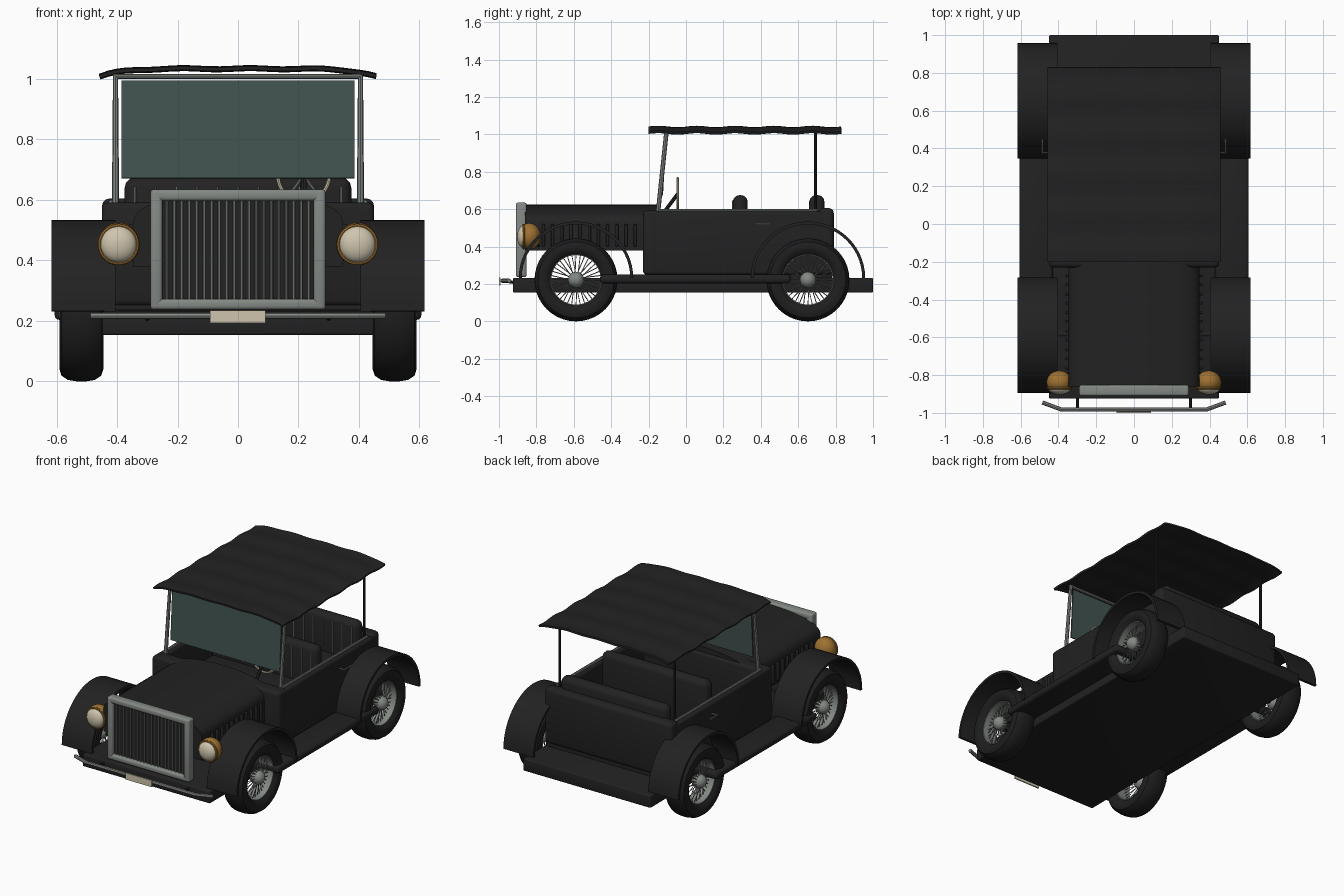
import bpy, bmesh, math
from mathutils import Vector

if "Cube" in bpy.data.objects:
    bpy.data.objects.remove(bpy.data.objects["Cube"])


def material(name, r, g, b):
    m = bpy.data.materials.new(name)
    m.diffuse_color = (r, g, b, 1)
    m.use_nodes = True
    m.node_tree.nodes["Principled BSDF"].inputs["Base Color"].default_value = m.diffuse_color
    return m


BLACK = material("black paint", 0.016, 0.016, 0.016)
RUBBER = material("tyre rubber", 0.013, 0.013, 0.013)
METAL = material("grey metal", 0.23, 0.25, 0.23)
CREAM = material("cream", 0.62, 0.56, 0.42)
BRASS = material("brass", 0.34, 0.165, 0.03)
GLASS = material("dark glass", 0.055, 0.088, 0.078)


def add_object(name, bm, mat):
    bmesh.ops.recalc_face_normals(bm, faces=bm.faces)
    me = bpy.data.meshes.new(name)
    bm.to_mesh(me)
    bm.free()
    me.materials.append(mat)
    ob = bpy.data.objects.new(name, me)
    bpy.context.collection.objects.link(ob)
    return ob


def box(name, x, y, z, mat, bevel=0.0):
    bm = bmesh.new()
    bmesh.ops.create_cube(bm, size=1)
    for v in bm.verts:
        for i, (a, b) in enumerate((x, y, z)):
            v.co[i] = (a + b) / 2 + v.co[i] * (b - a)
    ob = add_object(name, bm, mat)
    if bevel:
        mod = ob.modifiers.new("bevel", 'BEVEL')
        mod.width, mod.segments = bevel, 3
    return ob


def tubes(name, paths, r, mat, res=2, closed=False):
    cu = bpy.data.curves.new(name, 'CURVE')
    cu.dimensions = '3D'
    cu.bevel_depth, cu.bevel_resolution, cu.use_fill_caps = r, res, True
    for pts in paths:
        sp = cu.splines.new('POLY')
        sp.points.add(len(pts) - 1)
        for p, q in zip(sp.points, pts):
            p.co = (*q, 1)
        sp.use_cyclic_u = closed
    cu.materials.append(mat)
    ob = bpy.data.objects.new(name, cu)
    bpy.context.collection.objects.link(ob)
    return ob


def sheet(name, f, nu, nv, thick, mat):
    bm = bmesh.new()
    g = [[bm.verts.new(f(u / nu, v / nv)) for v in range(nv + 1)] for u in range(nu + 1)]
    for i in range(nu):
        for j in range(nv):
            bm.faces.new((g[i][j], g[i + 1][j], g[i + 1][j + 1], g[i][j + 1]))
    ob = add_object(name, bm, mat)
    mod = ob.modifiers.new("thickness", 'SOLIDIFY')
    mod.thickness, mod.offset = thick, 0
    return ob


def lathe_x(name, profile, centre, mat, n=40):
    # closed profile of (x offset, radius) turned around the x axis
    bm = bmesh.new()
    rings = []
    for k in range(n):
        a = 2 * math.pi * k / n
        rings.append([bm.verts.new((centre[0] + x, centre[1] + r * math.cos(a),
                                    centre[2] + r * math.sin(a))) for x, r in profile])
    m = len(profile)
    for k in range(n):
        p, q = rings[k], rings[(k + 1) % n]
        for j in range(m):
            bm.faces.new((p[j], p[(j + 1) % m], q[(j + 1) % m], q[j]))
    return add_object(name, bm, mat)


def ball(name, c, r, mat):
    bm = bmesh.new()
    bmesh.ops.create_uvsphere(bm, u_segments=24, v_segments=16, radius=1)
    for v in bm.verts:
        v.co = Vector((c[i] + v.co[i] * r[i] for i in range(3)))
    return add_object(name, bm, mat)


# chassis and open body tub
box("chassis", (-.45, .45), (-.925, 1), (.153, .232), BLACK, .008)
box("body_floor", (-.44, .44), (-.22, .78), (.225, .28), BLACK)
box("body_front", (-.45, .45), (-.23, -.14), (.25, .592), BLACK, .02)
box("body_rear", (-.45, .45), (.71, .79), (.25, .605), BLACK, .025)
for s, side in ((-1, "left"), (1, "right")):
    box(side + "_body_side", sorted((s * .395, s * .45)), (-.225, .78), (.25, .588), BLACK, .015)
    box(side + "_running_board", sorted((s * .43, s * .607)), (-.46, .56), (.203, .25), BLACK, .018)
    tubes(side + "_rail", [[(s * .42, -.15, .592), (s * .42, .7, .592)]], .008, METAL)
    tubes(side + "_door_handle", [[(s * .445, .38, .52), (s * .485, .375, .52), (s * .485, .45, .52)]],
          .005, METAL)

# hood with rounded top, and side louvres
prof = [(-.347, .38), (.347, .38)]
for k in range(21):
    a = math.pi * k / 20
    prof.append((.347 * math.cos(a), .52 + .105 * math.sin(a) ** .8))
bm = bmesh.new()
ends = [[bm.verts.new((x, y, z)) for x, z in prof] for y in (-.86, -.155)]
for e in ends:
    bm.faces.new(e)
for i in range(len(prof)):
    j = (i + 1) % len(prof)
    bm.faces.new((ends[0][i], ends[0][j], ends[1][j], ends[1][i]))
add_object("hood", bm, BLACK)
for s in (-1, 1):
    for k in range(11):
        y = -.77 + k * .049
        box("hood_louvre", sorted((s * .34, s * .362)), (y, y + .016), (.4, .52), BLACK, .005)

# radiator
box("radiator_core", (-.27, .27), (-.885, -.855), (.25, .62), BLACK)
for s in (-1, 1):
    box("radiator_side", sorted((s * .25, s * .29)), (-.91, -.852), (.237, .635), METAL, .012)
box("radiator_top", (-.285, .285), (-.91, -.852), (.597, .635), METAL, .012)
box("radiator_bottom", (-.285, .285), (-.91, -.852), (.237, .273), METAL, .012)
tubes("radiator_bars", [[(-.235 + k * .0247, -.89, .26), (-.235 + k * .0247, -.89, .61)]
                        for k in range(20)], .0045, METAL, 1)

# front bumper and plate
tubes("bumper", [[(-.485, -.945, .217), (-.385, -.982, .217), (.385, -.982, .217), (.485, -.945, .217)]],
      .011, METAL)
tubes("bumper_brackets", [[(s * .3, -.98, .217), (s * .3, -.9, .205)] for s in (-1, 1)], .008, BLACK)
box("number_plate", (-.093, .091), (-1, -.992), (.193, .235), CREAM)

# headlights
for s in (-1, 1):
    ball("headlight_shell", (s * .395, -.838, .455), (.068, .062, .07), BRASS)
    tubes("headlight_rim", [[(s * .395 + .062 * math.cos(a), -.868, .453 + .062 * math.sin(a))
                             for a in [math.pi * k / 16 for k in range(32)]]], .007, BRASS, 2, True)
    ball("headlight_lens", (s * .395, -.868, .453), (.06, .035, .06), CREAM)
    tubes("headlight_bracket", [[(s * .395, -.82, .45), (s * .33, -.78, .47)],
                                [(s * .395, -.82, .42), (s * .33, -.78, .4)]], .007, BLACK)

# wheels and fenders
tyre = [(-.05, .137), (-.068, .155), (-.073, .18), (-.066, .203), (-.045, .217), (-.015, .222),
        (.015, .222), (.045, .217), (.066, .203), (.073, .18), (.068, .155), (.05, .137)]
rim = [(-.05, .132), (-.05, .14), (.05, .14), (.05, .132)]
R = .222
for yc, end in ((-.588, "front"), (.652, "rear")):
    tubes(end + "_axle", [[(-.52, yc, R), (.52, yc, R)]], .018, BLACK)
    for s in (-1, 1):
        c = (s * .518, yc, R)
        lathe_x(end + "_tyre", tyre, c, RUBBER)
        lathe_x(end + "_rim", rim, c, METAL)
        ball(end + "_hub", (s * .55, yc, R), (.045, .043, .043), METAL)
        spokes = []
        for k in range(36):
            a, b = 2 * math.pi * k / 36, 2 * math.pi * (k + (1 if k % 2 else -1)) / 36
            spokes.append([(s * (.56 if k % 2 else .54), yc + .03 * math.cos(a), R + .03 * math.sin(a)),
                           (s * .53, yc + .135 * math.cos(b), R + .135 * math.sin(b))])
        tubes(end + "_spokes", spokes, .0026, METAL, 0)

        def arch(u, v, s=s, yc=yc):
            a = math.pi * u
            return (s * (.405 + .212 * v), yc - .298 * math.cos(a), .232 + .294 * math.sin(a))
        sheet(end + "_fender", arch, 28, 1, .016, BLACK)

# seats with pleats
for y, base, name in ((.25, .06, "front"), (.66, .46, "rear")):
    box(name + "_seat_cushion", (-.37, .37), (base, y + .04), (.27, .44), BLACK, .03)
    box(name + "_seat_back", (-.375, .375), (y, y + .08), (.29, .675), BLACK, .035)
    tubes(name + "_seat_pleats", [[(x * .068, y - .001, .45), (x * .068, y - .001, .645)]
                                  for x in range(-5, 6)], .003, METAL, 1)

# steering wheel
cx, cy, cz = .217, -.045, .68
tubes("steering_wheel", [[(cx + .085 * math.cos(a), cy, cz + .085 * math.sin(a))
                          for a in [math.pi * k / 16 for k in range(32)]]], .007, CREAM, 2, True)
tubes("steering_spokes", [[(cx, cy, cz), (cx + .083 * math.sin(a), cy, cz + .083 * math.cos(a))]
                          for a in (0, 2.5, -2.5)], .005, METAL)
tubes("steering_column", [[(cx, cy, cz), (cx, -.15, .54)]], .01, BLACK)

# windscreen
tubes("windscreen_frame", [[(-.405, -.15, .58), (-.405, -.105, 1.008), (.405, -.105, 1.008),
                            (.405, -.15, .58)]], .012, METAL)
sheet("windscreen_glass", lambda u, v: (-.385 + .77 * u, -.127 + .018 * v, .672 + .322 * v),
      1, 1, .008, GLASS)

# canopy and its rear posts
tubes("canopy_posts", [[(s * .405, .692, .58), (s * .405, .692, 1.025)] for s in (-1, 1)], .008, BLACK)


def canopy(u, v):
    t = 2 * u - 1
    z = 1.034 - .026 * abs(t) ** 6 + .004 * math.sin(v * 10 * math.pi) + .002 * math.sin(u * 26)
    return (.457 * t, -.2 + 1.03 * v, z)


sheet("canopy", canopy, 32, 48, .012, BLACK)

# turn everything into smooth meshes with sharp edges kept
bpy.ops.object.select_all(action='SELECT')
bpy.context.view_layer.objects.active = bpy.context.selected_objects[0]
bpy.ops.object.convert(target='MESH')
bpy.ops.object.shade_smooth_by_angle(angle=math.radians(35))
